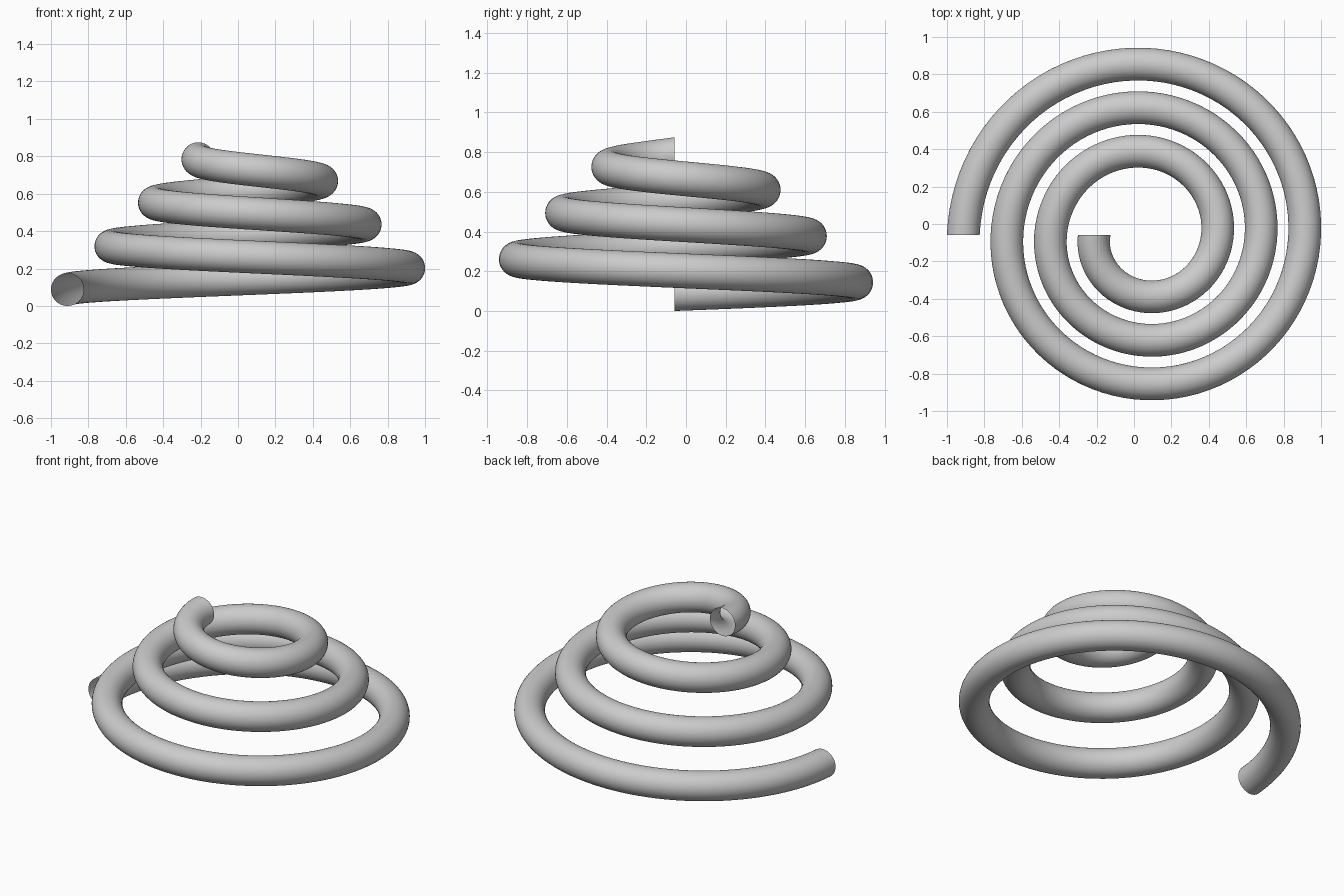
import bpy, bmesh
from math import pi, sin, cos

if "Cube" in bpy.data.objects:
    bpy.data.objects.remove(bpy.data.objects["Cube"])

TURNS, STEPS, SIDES = 3, 96, 40
TUBE = 0.0875             # tube radius
PITCH = 0.2333            # rise and inward step per turn
R0 = 0.9708               # starting coil radius
CX, CY = 0.0583, -0.0583  # coil axis

# conical spring: upright circle swept clockwise, open at both ends
bm = bmesh.new()
rings = []
for i in range(TURNS * STEPS + 1):
    t = i / STEPS
    a = pi - 2 * pi * t
    r = R0 - PITCH * t
    z = TUBE + PITCH * t
    ring = []
    for j in range(SIDES):
        p = 2 * pi * j / SIDES
        d = r + TUBE * cos(p)
        ring.append(bm.verts.new((CX + d * cos(a), CY + d * sin(a), z + TUBE * sin(p))))
    rings.append(ring)

for r0, r1 in zip(rings, rings[1:]):
    for j in range(SIDES):
        k = (j + 1) % SIDES
        bm.faces.new((r0[j], r0[k], r1[k], r1[j])).smooth = True

mesh = bpy.data.meshes.new("conical_spring")
bm.to_mesh(mesh)
bm.free()
spring = bpy.data.objects.new("conical_spring", mesh)
bpy.context.collection.objects.link(spring)
